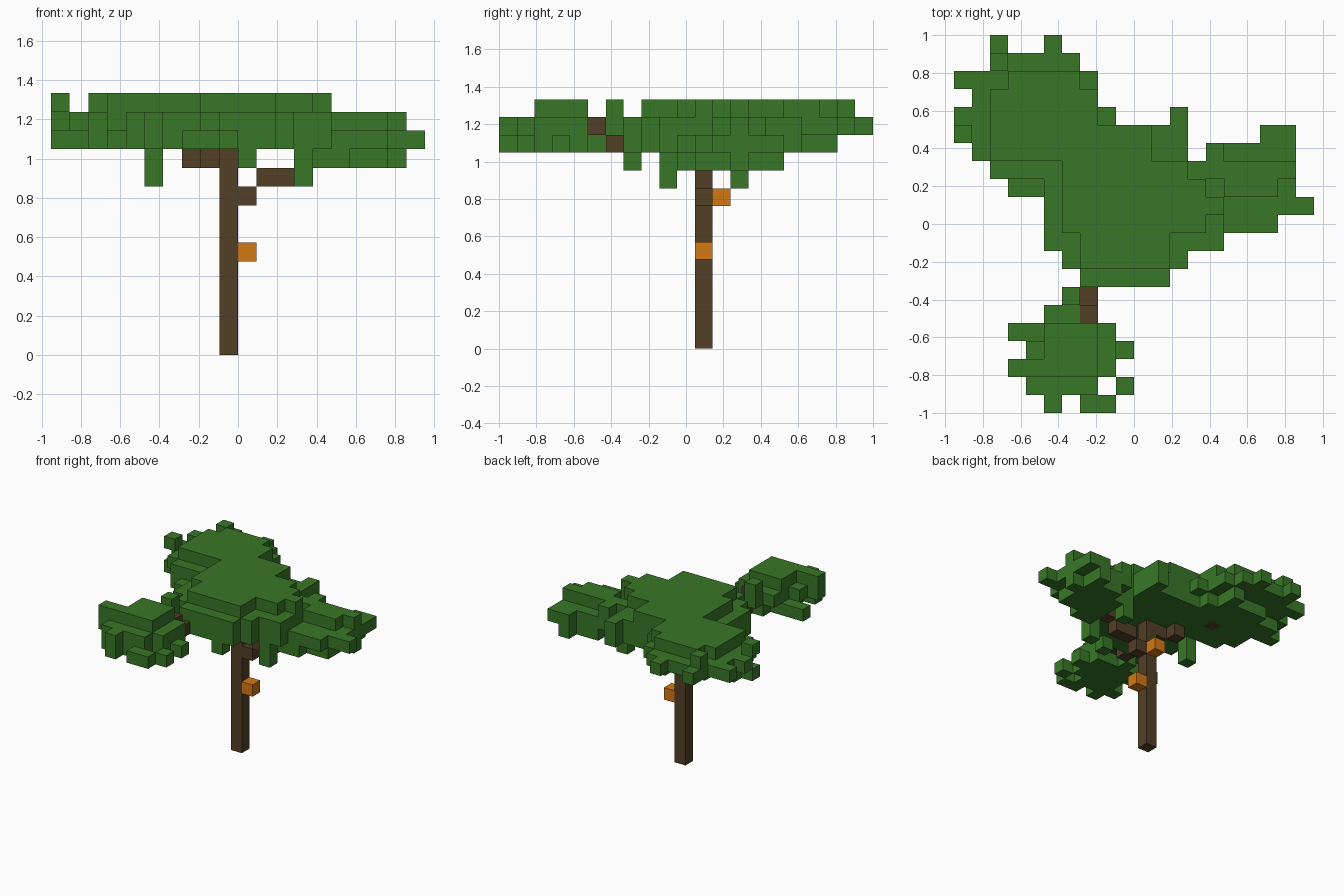
import bpy
import bmesh
import math
from mathutils import Vector

if "Cube" in bpy.data.objects:
    bpy.data.objects.remove(bpy.data.objects["Cube"], do_unlink=True)

UNIT = 2 / 21
ORIGIN = Vector((-10, -10.5, 0))
AXES = [Vector(a) for a in ((1, 0, 0), (0, 1, 0), (0, 0, 1))]


def material(name, color):
    mat = bpy.data.materials.new(name)
    mat.use_nodes = True
    mat.diffuse_color = (*color, 1)
    bsdf = mat.node_tree.nodes["Principled BSDF"]
    bsdf.inputs["Base Color"].default_value = (*color, 1)
    bsdf.inputs["Roughness"].default_value = 0.9
    return mat


def block_object(name, cells, mat):
    """Make one object from grid blocks, keeping only the outer faces."""
    bm = bmesh.new()
    for cell in cells:
        middle = Vector(cell) + Vector((0.5, 0.5, 0.5)) + ORIGIN
        for n, axis in enumerate(AXES):
            for side in (-1, 1):
                normal = axis * side
                if tuple(int(c) for c in Vector(cell) + normal) in cells:
                    continue
                u = AXES[(n + 1) % 3] * 0.5
                v = AXES[(n + 2) % 3] * 0.5 * side
                face = middle + normal * 0.5
                corners = (face - u - v, face + u - v, face + u + v, face - u + v)
                bm.faces.new([bm.verts.new(p * UNIT) for p in corners])
    bmesh.ops.remove_doubles(bm, verts=bm.verts, dist=UNIT / 100)
    # Merge flat areas into large faces
    bmesh.ops.dissolve_limit(bm, angle_limit=math.radians(1),
                             verts=bm.verts, edges=bm.edges)
    mesh = bpy.data.meshes.new(name)
    bm.to_mesh(mesh)
    bm.free()
    mesh.materials.append(mat)
    obj = bpy.data.objects.new(name, mesh)
    bpy.context.collection.objects.link(obj)


leaf_green = material("leaf green", (0.040, 0.187, 0.020))
bark_brown = material("bark brown", (0.085, 0.050, 0.019))
fruit_orange = material("fruit orange", (0.650, 0.190, 0.007))

# Trunk
block_object("trunk", {(9, 11, k) for k in range(11)}, bark_brown)

# Branches spreading from the trunk top
branches = {
    "left_branch": {(10, 11, 8), (11, 11, 9), (12, 11, 9), (13, 11, 10)},
    "back_branch": {(8, 11, 10), (7, 12, 10), (5, 14, 11)},
    "front_branch": {(8, 10, 10), (7, 6, 11), (7, 5, 12)},
}
for name, cells in branches.items():
    block_object(name, cells, bark_brown)
wood = set().union(*branches.values())

# Fruit by the trunk
block_object("lower_fruit", {(10, 11, 5)}, fruit_orange)
block_object("upper_fruit", {(9, 12, 8)}, fruit_orange)

# Lowest and highest leaf layer of each kind of clump
FULL, UPPER, LOWER = (11, 13), (12, 13), (11, 12)
CROWN, MIDDLE, BOTTOM = (13, 13), (12, 12), (11, 11)
DEEP, SKIRT, HANGING = (10, 12), (10, 11), (9, 12)


def foliage(name, clumps):
    """Fill clumps, each given as first and last column, then row."""
    leaves = set()
    for (low, high), areas in clumps.items():
        for x0, x1, y0, y1 in areas:
            leaves |= {(x, y, z) for x in range(x0, x1 + 1)
                       for y in range(y0, y1 + 1) for z in range(low, high + 1)}
    block_object(name, leaves - wood, leaf_green)


foliage("back_foliage", {
    FULL: [(3, 6, 14, 17), (2, 2, 14, 16), (7, 7, 14, 16)],
    UPPER: [(3, 6, 18, 18), (2, 2, 17, 17), (7, 7, 17, 17)],
    LOWER: [(1, 1, 15, 16), (2, 4, 13, 13)],
    MIDDLE: [(0, 2, 18, 18), (2, 6, 19, 19), (2, 2, 20, 20), (5, 5, 20, 20),
             (0, 0, 16, 16), (1, 1, 14, 17), (7, 7, 18, 18), (8, 8, 16, 16)],
    CROWN: [(0, 0, 15, 15), (2, 2, 19, 19)],
    BOTTOM: [(0, 0, 15, 15), (3, 4, 12, 12), (6, 6, 18, 18)],
})

foliage("centre_foliage", {
    FULL: [(6, 12, 10, 13), (13, 13, 10, 12), (8, 10, 14, 15), (7, 11, 8, 9)],
    LOWER: [(5, 5, 9, 13), (6, 6, 8, 9), (12, 12, 8, 9), (14, 14, 9, 9),
            (7, 11, 7, 7), (11, 12, 14, 15), (12, 12, 16, 16)],
    DEEP: [(10, 10, 7, 7)],
    HANGING: [(5, 5, 11, 11), (13, 13, 9, 9), (13, 13, 13, 13)],
})

foliage("left_foliage", {
    FULL: [(14, 14, 11, 11)],
    LOWER: [(14, 14, 14, 14), (18, 18, 13, 13)],
    DEEP: [(14, 17, 13, 13), (15, 17, 12, 12), (14, 14, 10, 10)],
    SKIRT: [(15, 17, 11, 11), (15, 17, 14, 14), (14, 14, 11, 12),
            (15, 15, 10, 10), (17, 17, 15, 15), (18, 18, 13, 13)],
    BOTTOM: [(16, 17, 10, 10), (18, 18, 11, 15), (19, 19, 11, 11)],
})

foliage("front_foliage", {
    FULL: [(5, 7, 2, 4)],
    UPPER: [(3, 4, 2, 2), (6, 6, 6, 6)],
    LOWER: [(8, 8, 2, 4), (4, 7, 1, 1), (5, 5, 0, 0), (6, 6, 5, 5)],
    MIDDLE: [(4, 4, 3, 3), (5, 5, 5, 5)],
    BOTTOM: [(7, 8, 0, 0), (9, 9, 3, 3), (9, 9, 1, 1), (3, 4, 4, 4)],
})
